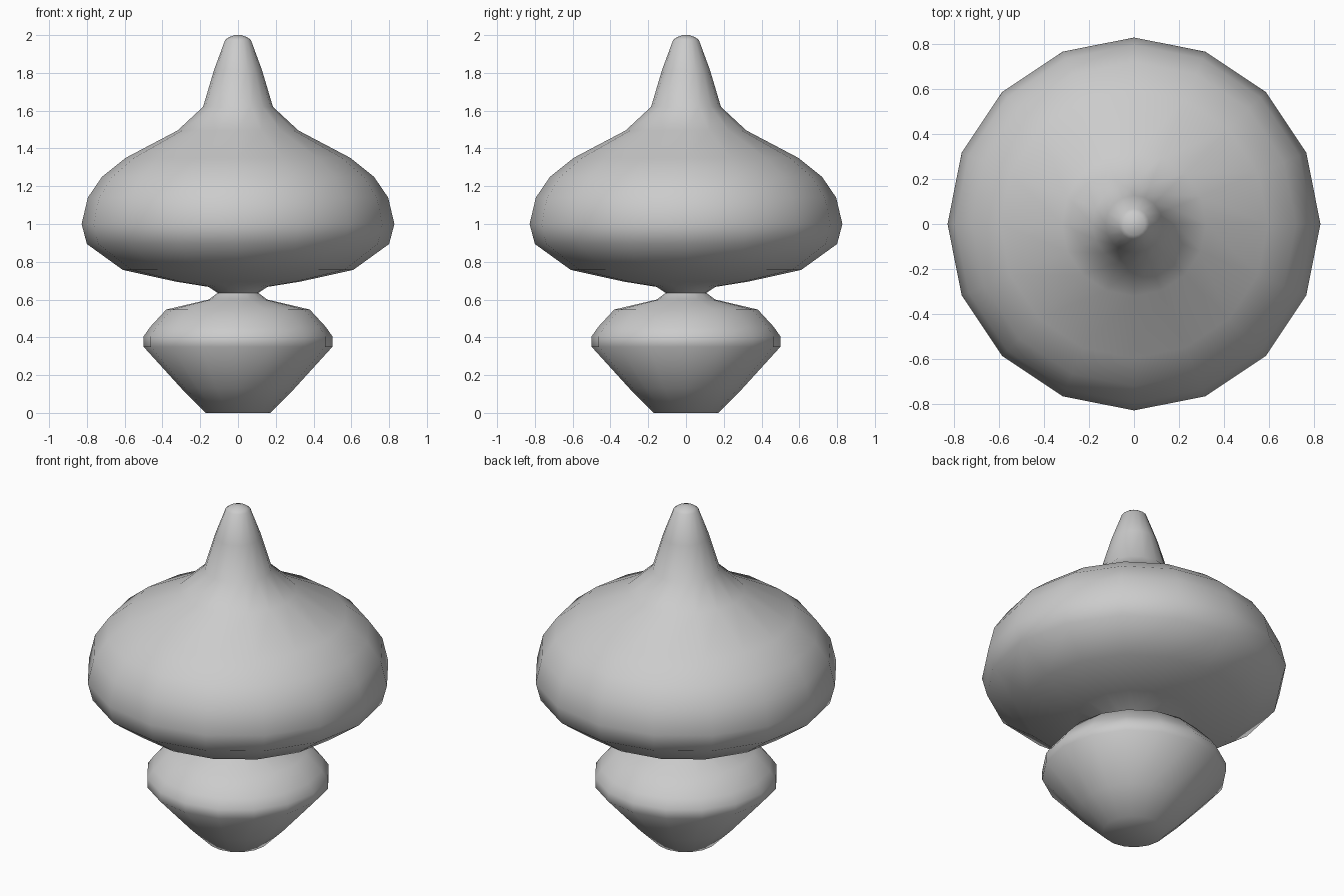
import bpy, bmesh
from math import radians, pi, cos, sin

if "Cube" in bpy.data.objects:
    bpy.data.objects.remove(bpy.data.objects["Cube"])

SIDES = 16


def lathe(name, profile):
    """Revolve (radius, height) points around z, capping both ends."""
    bm = bmesh.new()
    rings = []
    for r, z in profile:
        rings.append([bm.verts.new((r * cos(2 * pi * i / SIDES), r * sin(2 * pi * i / SIDES), z))
                      for i in range(SIDES)])
    for a, b in zip(rings, rings[1:]):
        for i in range(SIDES):
            j = (i + 1) % SIDES
            bm.faces.new((a[i], a[j], b[j], b[i]))
    bm.faces.new(rings[0][::-1])
    bm.faces.new(rings[-1])
    mesh = bpy.data.meshes.new(name)
    bm.to_mesh(mesh)
    bm.free()
    obj = bpy.data.objects.new(name, mesh)
    bpy.context.collection.objects.link(obj)
    bpy.ops.object.select_all(action='DESELECT')
    obj.select_set(True)
    bpy.context.view_layer.objects.active = obj
    bpy.ops.object.shade_smooth_by_angle(angle=radians(70))
    return obj


# Turned finial: tapered foot, pinched neck, wide bulb and slim tip
lathe("finial", [
    (0.17, 0.0), (0.30, 0.13), (0.50, 0.35), (0.50, 0.405),
    (0.465, 0.455), (0.38, 0.547), (0.155, 0.60), (0.108, 0.635),
    (0.155, 0.667), (0.33, 0.695), (0.61, 0.757), (0.80, 0.894),
    (0.828, 1.0), (0.795, 1.14), (0.72, 1.25), (0.595, 1.35),
    (0.32, 1.495), (0.185, 1.62), (0.127, 1.815), (0.068, 1.975),
    (0.05, 1.988), (0.018, 2.0),
])
